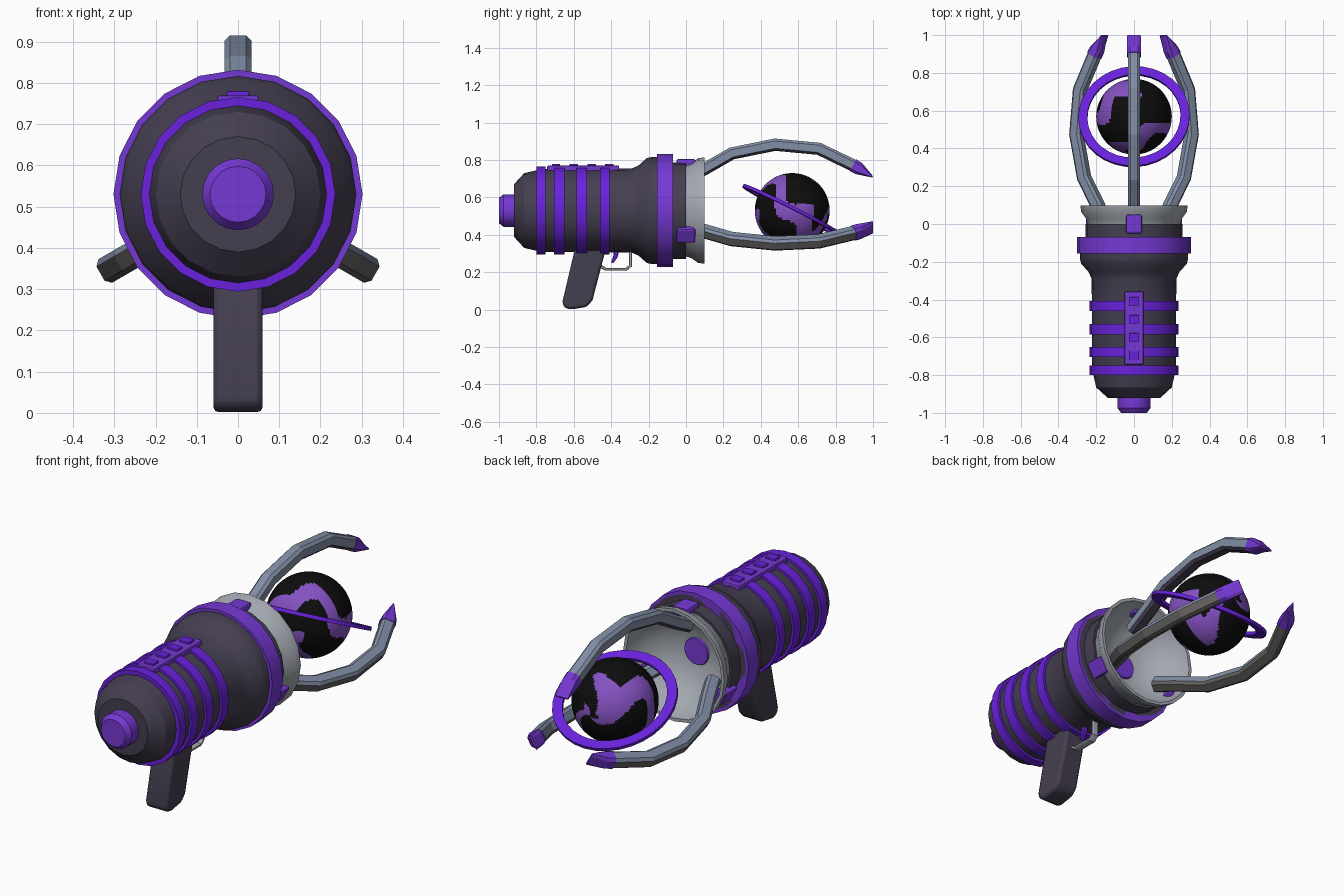
import bpy, bmesh, math
from mathutils import Matrix, Vector

if "Cube" in bpy.data.objects:
    bpy.data.objects.remove(bpy.data.objects["Cube"])

AXIS = 0.53   # height of the barrel axis


def material(name, rgb):
    m = bpy.data.materials.new(name)
    lin = [c / 12.92 if c <= 0.04045 else ((c + 0.055) / 1.055) ** 2.4 for c in rgb]
    m.diffuse_color = (*lin, 1)
    m.use_nodes = True
    m.node_tree.nodes["Principled BSDF"].inputs["Base Color"].default_value = m.diffuse_color
    return m


CHARCOAL = material("charcoal", (0.27, 0.245, 0.315))
VIOLET = material("violet", (0.46, 0.22, 0.83))
VIVID = material("vivid purple", (0.41, 0.13, 0.86))
SILVER = material("silver", (0.64, 0.66, 0.69))
BLUE_GREY = material("blue grey", (0.51, 0.56, 0.65))
WARM_GREY = material("warm grey", (0.40, 0.39, 0.385))
BLACK = material("black", (0.05, 0.05, 0.055))
LILAC = material("lilac", (0.52, 0.32, 0.76))


def finish(name, bm, mats, rule=None, matrix=None, smooth=True, bevel=0):
    if matrix:
        bm.transform(matrix)
    bmesh.ops.recalc_face_normals(bm, faces=bm.faces)
    bm.normal_update()
    if rule:
        for f in bm.faces:
            f.material_index = rule(f)
    mesh = bpy.data.meshes.new(name)
    bm.to_mesh(mesh)
    bm.free()
    for m in mats:
        mesh.materials.append(m)
    ob = bpy.data.objects.new(name, mesh)
    bpy.context.collection.objects.link(ob)
    if bevel:
        mod = ob.modifiers.new("bevel", 'BEVEL')
        mod.width, mod.segments = bevel, 2
    if smooth:
        bpy.ops.object.select_all(action='DESELECT')
        ob.select_set(True)
        bpy.context.view_layer.objects.active = ob
        bpy.ops.object.shade_smooth_by_angle(angle=math.radians(30))
    return ob


def lathe(name, profile, mat, closed=False, sides=20, matrix=None):
    """Revolve (y, radius) points around the y axis."""
    bm = bmesh.new()
    rings = []
    for y, r in profile:
        if r == 0:
            rings.append([bm.verts.new((0, y, 0))] * sides)
        else:
            rings.append([bm.verts.new((r * math.cos(i * math.tau / sides), y,
                                        r * math.sin(i * math.tau / sides))) for i in range(sides)])
    pairs = list(zip(rings, rings[1:] + rings[:1]))
    for a, b in pairs if closed else pairs[:-1]:
        for i in range(sides):
            j = (i + 1) % sides
            bm.faces.new(list(dict.fromkeys((a[i], a[j], b[j], b[i]))))
    return finish(name, bm, [mat], matrix=matrix or Matrix.Translation((0, 0, AXIS)))


def hoop(name, y0, y1, r0, r1, mat, **kw):
    return lathe(name, [(y0, r0), (y0, r1), (y1, r1), (y1, r0)], mat, closed=True, **kw)


def sweep(name, path, half_width, mats, rule=None, matrix=None):
    """Chamfered bar along (y, z, half thickness) points in the yz plane."""
    bm = bmesh.new()
    rings = []
    pts = [Vector((0, y, z)) for y, z, t in path]
    for i, p in enumerate(pts):
        d1 = (p - pts[max(i - 1, 0)]).normalized()
        d2 = (pts[min(i + 1, len(pts) - 1)] - p).normalized()
        d = (d1 + d2).normalized()
        n = Vector((0, -d.z, d.y)) * path[i][2]
        w = Vector((half_width, 0, 0))
        k = 0.6
        rings.append([bm.verts.new(p + w * a + n * b) for a, b in
                      ((1, k), (k, 1), (-k, 1), (-1, k), (-1, -k), (-k, -1), (k, -1), (1, -k))])
    for a, b in zip(rings, rings[1:]):
        for i in range(8):
            j = (i + 1) % 8
            bm.faces.new((a[i], a[j], b[j], b[i]))
    bm.faces.new(rings[0])
    bm.faces.new(rings[-1])
    return finish(name, bm, mats, rule, matrix, smooth=False)


def box(name, size, centre, mat, matrix=None, bevel=0.005):
    bm = bmesh.new()
    bmesh.ops.create_cube(bm, size=1)
    bm.transform(Matrix.Translation(centre) @ Matrix.Diagonal((*size, 1)))
    return finish(name, bm, [mat], matrix=matrix, smooth=False, bevel=bevel)


# Barrel, rear knob and front cup
lathe("barrel", [(-0.92, 0), (-0.92, 0.14), (-0.865, 0.2), (-0.8, 0.215), (-0.75, 0.223),
                 (-0.41, 0.223), (-0.29, 0.225), (-0.255, 0.24), (-0.21, 0.28), (-0.18, 0.287),
                 (-0.07, 0.287), (-0.07, 0.258), (0.0, 0.258), (0.0, 0.24)], CHARCOAL)
lathe("rear_knob", [(-1.0, 0), (-1.0, 0.068), (-0.975, 0.087), (-0.91, 0.087)], VIOLET)
lathe("front_cup", [(0.0, 0.245), (0.03, 0.255), (0.065, 0.28), (0.098, 0.284), (0.098, 0.268),
                    (0.06, 0.258), (0.0, 0.225), (-0.05, 0.17), (-0.085, 0.1), (-0.095, 0)], SILVER)
lathe("cup_emitter", [(-0.09, 0.07), (-0.08, 0.065), (-0.08, 0)], VIOLET)

# Raised hoops on the barrel
for i, (y0, y1) in enumerate([(-0.8, -0.75), (-0.705, -0.65), (-0.585, -0.53), (-0.46, -0.408)]):
    hoop(f"barrel_hoop_{i + 1}", y0, y1, 0.2, 0.236, VIVID)
hoop("collar", -0.155, -0.07, 0.23, 0.302, VIOLET)

# Top rail with buttons
box("top_rail", (0.1, 0.385, 0.04), (0, -0.55, 0.75), VIOLET)
for i in range(4):
    box(f"rail_button_{i + 1}", (0.055, 0.045, 0.016), (0, -0.695 + i * 0.095, 0.772), VIVID, bevel=0.004)

# Three claws with wedge tips and mounting lugs
CLAW = [(-0.01, 0.165), (0.1, 0.222), (0.245, 0.305), (0.475, 0.352), (0.71, 0.33), (0.905, 0.236)]


def claw_colour(upright):
    def rule(f):
        if upright and f.normal.z < -0.5:
            return 2
        return 1 if f.normal.z < -0.2 else 0
    return rule


for side, angle in (("top", 0), ("right", 120), ("left", -120)):
    place = Matrix.Translation((0, 0, AXIS)) @ Matrix.Rotation(math.radians(angle), 4, 'Y')
    sweep(side + "_claw", [(y, r, 0.033) for y, r in CLAW], 0.033,
          [BLUE_GREY, WARM_GREY, CHARCOAL], claw_colour(angle == 0), place)
    sweep(side + "_claw_tip", [(0.893, 0.242, 0.036), (0.925, 0.224, 0.034), (0.998, 0.18, 0.004)],
          0.036, [VIOLET], matrix=place)
    box(side + "_lug", (0.085, 0.1, 0.05), (0, 0.0, 0.25), VIOLET, place, 0.01)

# Grip: slanted side profile extruded across x
bm = bmesh.new()
outline = [(-0.655, 0.015), (-0.62, 0.0), (-0.53, 0.015), (-0.5, 0.05), (-0.435, 0.3),
           (-0.425, 0.36), (-0.585, 0.36), (-0.6, 0.3), (-0.66, 0.045)]
face = bm.faces.new([bm.verts.new((-0.06, y, z)) for y, z in outline])
ext = bmesh.ops.extrude_face_region(bm, geom=[face])
bmesh.ops.translate(bm, verts=[v for v in ext["geom"] if isinstance(v, bmesh.types.BMVert)], vec=(0.12, 0, 0))
finish("grip", bm, [CHARCOAL], bevel=0.014)

# Trigger and its guard
sweep("trigger_guard", [(y, z, 0.008) for y, z in ((-0.46, 0.235), (-0.43, 0.216), (-0.32, 0.216),
                                                 (-0.297, 0.235), (-0.297, 0.32))], 0.018, [SILVER])
sweep("trigger", [(-0.37, 0.33, 0.016), (-0.377, 0.285, 0.012), (-0.395, 0.25, 0.006)], 0.012, [VIVID])

# Floating orb with swirling bands around the y axis
CENTRE = Vector((0, 0.568, AXIS))


def swirl(f):
    d = (f.calc_center_median() - CENTRE).normalized()
    polar = math.acos(max(-1, min(1, d.y)))
    turn = math.atan2(d.z, d.x)
    return int(math.sin(2 * turn + 3.2 * math.sin(1.6 * polar) + 0.9 * math.sin(3 * turn + 4 * polar)) > 0.45)


bm = bmesh.new()
bmesh.ops.create_uvsphere(bm, u_segments=96, v_segments=56, radius=0.2)
finish("orb", bm, [BLACK, LILAC], swirl,
       Matrix.Translation(CENTRE) @ Matrix.Rotation(math.radians(-90), 4, 'X'))

# Tilted ring around the orb
tilt = Vector((0, 1, 0)).rotation_difference(Vector((-0.05, 0.45, 0.89))).to_matrix().to_4x4()
hoop("orb_ring", -0.009, 0.009, 0.247, 0.295, VIVID, sides=32, matrix=Matrix.Translation(CENTRE) @ tilt)
